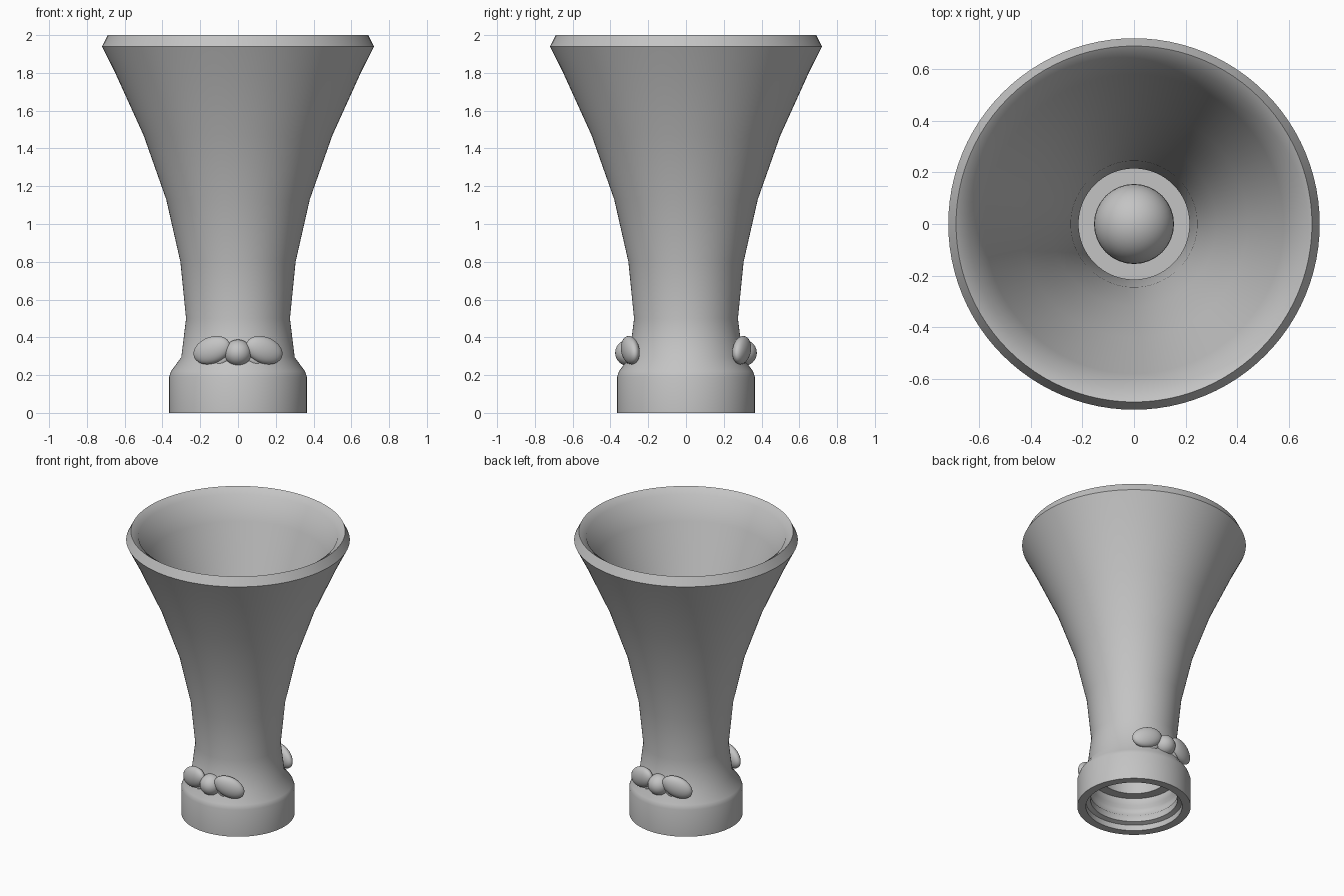
import bpy
import bmesh
import math
from mathutils import Matrix, Vector

cube = bpy.data.objects.get("Cube")
if cube:
    bpy.data.objects.remove(cube, do_unlink=True)

# Single plain material
grey = bpy.data.materials.new("plain_grey")
grey.use_nodes = True
tone = (0.55, 0.55, 0.55, 1.0)
grey.diffuse_color = tone
grey.node_tree.nodes["Principled BSDF"].inputs["Base Color"].default_value = tone


def finish(name, bm, angle=45):
    bmesh.ops.recalc_face_normals(bm, faces=bm.faces)
    mesh = bpy.data.meshes.new(name)
    bm.to_mesh(mesh)
    bm.free()
    mesh.materials.append(grey)
    obj = bpy.data.objects.new(name, mesh)
    bpy.context.collection.objects.link(obj)
    bpy.ops.object.select_all(action="DESELECT")
    obj.select_set(True)
    bpy.context.view_layer.objects.active = obj
    bpy.ops.object.shade_smooth_by_angle(angle=math.radians(angle))
    return obj


def lathe(name, profile, closed=True, steps=96):
    bm = bmesh.new()
    verts = [bm.verts.new((r, 0, z)) for r, z in profile]
    edges = [bm.edges.new(pair) for pair in zip(verts, verts[1:])]
    if closed:
        edges.append(bm.edges.new((verts[-1], verts[0])))
    bmesh.ops.spin(bm, geom=verts + edges, axis=(0, 0, 1), cent=(0, 0, 0),
                   angle=math.tau, steps=steps)
    bmesh.ops.remove_doubles(bm, verts=bm.verts, dist=0.0001)
    return finish(name, bm)


def ellipsoid(name, centre, radii, rotation=Matrix.Identity(4)):
    bm = bmesh.new()
    bmesh.ops.create_uvsphere(bm, u_segments=32, v_segments=20, radius=1)
    bm.transform(Matrix.Translation(centre) @ rotation
                 @ Matrix.Diagonal((*radii, 1)))
    return finish(name, bm, 60)


# Flared shell: outside, bevelled rim, inner wall, then the stepped socket
outside = [(0.365, 0), (0.365, 0.19), (0.355, 0.22), (0.30, 0.295),
           (0.275, 0.5), (0.305, 0.8), (0.38, 1.13), (0.5, 1.47),
           (0.65, 1.8), (0.72, 1.94), (0.69, 2.0)]
inside = [(0.64, 1.965), (0.58, 1.8), (0.44, 1.47), (0.32, 1.13),
          (0.245, 0.8), (0.215, 0.5), (0.215, 0.22)]
socket = [(0.28, 0.22), (0.28, 0.17), (0.295, 0.155), (0.295, 0.11),
          (0.28, 0.095), (0.28, 0.05), (0.31, 0.04), (0.31, 0)]
lathe("flared_body", outside + inside + socket)

# Floor across the neck with a ball resting on it
lathe("neck_floor", [(0, 0.32), (0.216, 0.32), (0.216, 0.34), (0, 0.34)],
      closed=False)
ellipsoid("inner_ball", Vector((0, 0, 0.47)), (0.155, 0.155, 0.155))

# Bows on the front and back of the neck
for side, turn in (("front", 0), ("back", math.pi)):
    spin = Matrix.Rotation(turn, 4, "Z")
    ellipsoid(side + "_bow_knot", spin @ Vector((0, -0.303, 0.318)),
              (0.072, 0.072, 0.07))
    for hand, s in (("left", 1), ("right", -1)):
        tilt = (spin @ Matrix.Rotation(s * 0.3, 4, "Z")
                @ Matrix.Rotation(s * 0.35, 4, "Y"))
        ellipsoid(f"{side}_bow_{hand}_loop",
                  spin @ Vector((s * 0.138, -0.295, 0.332)),
                  (0.105, 0.042, 0.07), tilt)
        # Short ribbon tail peeking out below the loop
        tail = spin @ Matrix.Rotation(s * 0.7, 4, "Y")
        ellipsoid(f"{side}_bow_{hand}_tail",
                  spin @ Vector((s * 0.075, -0.295, 0.285)),
                  (0.05, 0.02, 0.025), tail)
